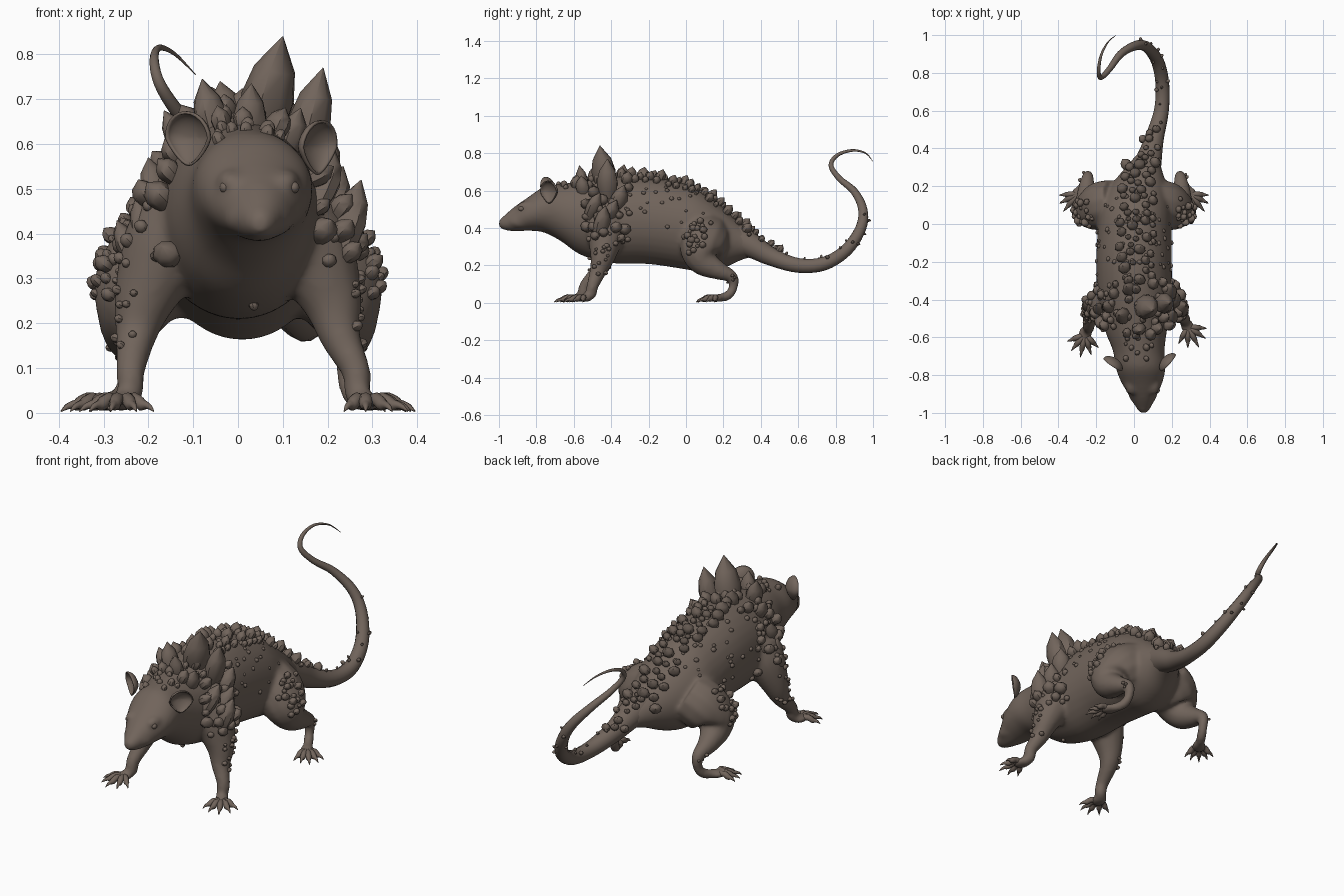
import bpy, bmesh, random
from math import sin, cos, pi, radians
from mathutils import Vector, Matrix

random.seed(11)
cube = bpy.data.objects.get("Cube")
if cube:
    bpy.data.objects.remove(cube, do_unlink=True)

hide = bpy.data.materials.new("dull brown hide")
hide.use_nodes = True
colour = (0.165, 0.128, 0.105, 1)
hide.diffuse_color = colour
hide.node_tree.nodes["Principled BSDF"].inputs["Base Color"].default_value = colour


def finish(bm, name, angle=60):
    """Turn a bmesh into a smooth shaded object."""
    bmesh.ops.recalc_face_normals(bm, faces=bm.faces)
    mesh = bpy.data.meshes.new(name)
    bm.to_mesh(mesh)
    bm.free()
    mesh.materials.append(hide)
    obj = bpy.data.objects.new(name, mesh)
    bpy.context.collection.objects.link(obj)
    select(obj)
    bpy.ops.object.shade_smooth_by_angle(angle=radians(angle))
    return obj


def select(obj):
    bpy.ops.object.select_all(action='DESELECT')
    bpy.context.view_layer.objects.active = obj
    obj.select_set(True)


def spline(rows, steps):
    """Catmull-Rom interpolation through rows of any width."""
    rows = [Vector(r) for r in rows]
    pts = [rows[0]] + rows + [rows[-1]]
    out = []
    for a, b, c, d in zip(pts, pts[1:], pts[2:], pts[3:]):
        for k in range(steps):
            t = k / steps
            out.append(b + (c - a) * t / 2 + (a * 2 - b * 5 + c * 4 - d) * t * t / 2
                       + (b * 3 - a - c * 3 + d) * t ** 3 / 2)
    return out + [rows[-1]]


def loft(bm, rings):
    """Skin a list of point rings and close both ends."""
    loops = [[bm.verts.new(p) for p in ring] for ring in rings]
    n = len(loops[0])
    for lo, hi in zip(loops, loops[1:]):
        for i in range(n):
            bm.faces.new((lo[i], lo[(i + 1) % n], hi[(i + 1) % n], hi[i]))
    bm.faces.new(loops[0][::-1])
    bm.faces.new(loops[-1])


def tube(bm, rows, steps=4, sides=12):
    """Round limb through rows of x, y, z, radius."""
    path = spline(rows, steps)
    rings, side = [], None
    for i, p in enumerate(path):
        run = (path[min(i + 1, len(path) - 1)] - path[max(i - 1, 0)]).to_3d().normalized()
        side = run.orthogonal() if side is None else side - run * side.dot(run)
        side.normalize()
        up = run.cross(side)
        rings.append([p.to_3d() + (side * cos(2 * pi * k / sides) + up * sin(2 * pi * k / sides))
                      * max(p[3], 0.001) for k in range(sides)])
    loft(bm, rings)


def ball(bm, centre, size, turn=Matrix()):
    bmesh.ops.create_uvsphere(bm, u_segments=20, v_segments=12, radius=1,
                              matrix=Matrix.Translation(centre) @ turn @ Matrix.Diagonal((*size, 1)))


# Torso and head: y, centre x, top, bottom, half width
sections = [(-1, .05, .442, .405, .02), (-.975, .05, .465, .39, .038), (-.92, .048, .512, .382, .066),
            (-.84, .042, .568, .385, .109), (-.76, .035, .62, .376, .132), (-.67, .025, .635, .33, .137),
            (-.56, .01, .65, .255, .165), (-.4, .005, .672, .212, .196), (-.2, 0, .675, .207, .2),
            (0, .005, .635, .178, .195), (.1, .01, .59, .162, .185), (.2, .025, .51, .185, .15),
            (.3, .05, .42, .23, .095), (.38, .08, .355, .25, .055)]
bm = bmesh.new()
loft(bm, [[(x + w * cos(a), y, (top + low) / 2 + (top - low) / 2 * sin(a))
           for a in [2 * pi * k / 32 for k in range(32)]]
          for y, x, top, low, w in spline(sections, 5)])
ball(bm, (.05, -.985, .43), (.019, .016, .016))
for s in (-1, 1):
    ball(bm, (.047 + s * .035, -.88, .435), (.045, .075, .04))
    ball(bm, (.045 + s * .06, -.845, .515), (.034, .06, .03))

# Legs: front and back on both sides, then feet
feet = []
for s in (-1, 1):
    wx, wy = (.265, -.51) if s > 0 else (.24, -.55)
    tube(bm, [(s * .12, -.43, .45, .1), (s * .165, -.43, .36, .1), (s * .21, -.445, .25, .07),
              (s * .228, -.47, .17, .047), (s * wx, wy + .01, .09, .033),
              (s * wx, wy, .045, .031), (s * (wx + .02), wy - .035, .027, .022)])
    feet.append((Vector((s * (wx + .02), wy - .035, .024)), s, -pi / 2 + s * (.5 if s > 0 else .2), .5))
    tube(bm, [(s * .1, .12, .37, .12), (s * .165, .1, .33, .13), (s * .22, .08, .27, .112),
              (s * .24, .1, .215, .078), (s * .25, .18, .17, .05), (s * .245, .25, .135, .032),
              (s * .245, .25, .075, .025), (s * .26, .22, .036, .026), (s * .295, .16, .025, .022)])
    feet.append((Vector((s * .295, .16, .024)), s, -pi / 2 + s * .7, .4))
for palm, s, heading, fan in feet:
    ball(bm, palm, (.05, .038, .021), Matrix.Rotation(heading, 4, 'Z'))
body = finish(bm, "body")
for kind, settings in (('REMESH', dict(mode='VOXEL', voxel_size=.009, use_smooth_shade=True)),
                       ('SMOOTH', dict(factor=.5, iterations=18))):
    mod = body.modifiers.new(kind.title(), kind)
    for key, value in settings.items():
        setattr(mod, key, value)
select(body)
bpy.ops.object.convert(target='MESH')
body.data.materials.clear()
body.data.materials.append(hide)
bpy.ops.object.shade_smooth_by_angle(angle=radians(60))

# Toes with curved claws
bm = bmesh.new()
for palm, s, heading, fan in feet:
    for i in range(-2, 3):
        a = heading + i * fan
        out = Vector((cos(a), sin(a), 0))
        size = 1.1 - .1 * abs(i)
        rows = [(.01, .024, .015), (.045, .031, .015), (.07, .018, .014),
                (.083, .018, .009), (.098, .013, .006), (.112, .003, .001)]
        tube(bm, [(*(palm + out * d * size).xy, z, r) for d, z, r in rows], 2, 8)
finish(bm, "toes")

# Tail
tail_path = [(.06, .27, .345, .085), (.085, .36, .3, .066), (.11, .46, .245, .05), (.145, .6, .2, .04),
             (.15, .74, .21, .037), (.125, .86, .285, .034), (.07, .935, .4, .029), (.01, .945, .5, .025),
             (-.07, .9, .595, .02), (-.13, .82, .665, .016), (-.175, .775, .735, .013),
             (-.187, .81, .79, .01), (-.175, .89, .815, .007), (-.14, .96, .8, .004), (-.095, 1, .755, .001)]
bm = bmesh.new()
tube(bm, tail_path, 5)
tail = finish(bm, "tail")

# Cupped ears, narrowing to the base
for name, place, spin in (("right_ear", (-.113, -.745, .612), -.6), ("left_ear", (.182, -.735, .592), .85)):
    bm = bmesh.new()
    bmesh.ops.create_uvsphere(bm, u_segments=24, v_segments=16, radius=1)
    bmesh.ops.delete(bm, geom=[v for v in bm.verts if v.co.z < -.05], context='VERTS')
    bm.transform(Matrix.Rotation(spin, 4, 'Z') @ Matrix.Rotation(-pi / 2 + .15, 4, 'X')
                 @ Matrix.Diagonal((.06, .062, .038, 1)))
    for v in bm.verts:
        pinch = 1 - .4 * max(0, -v.co.z / .062)
        v.co.x, v.co.y = v.co.x * pinch, v.co.y * pinch
    bm.transform(Matrix.Translation(place))
    ear = finish(bm, name)
    rim = ear.modifiers.new("Thickness", 'SOLIDIFY')
    rim.thickness = .006

# Eyes
bm = bmesh.new()
for s in (-1, 1):
    ball(bm, (.048 + s * .077, -.88, .503), (.012, .015, .013))
finish(bm, "eyes")

# Growths: a profile of (radius, height) turned around an axis
shard = [(.7, -.25), (.92, .08), (1, .35), (.78, .65), (.02, 1)]
pebble = [(.8, -.5), (1, 0), (.9, .45), (.6, .8), (.1, 1)]


def stud(bm, base, axis, r, h, profile, sides):
    turn = axis.to_track_quat('Z', 'Y').to_matrix()
    twist = random.random() * pi
    loft(bm, [[base + turn @ Vector((q * r * cos(twist + 2 * pi * k / sides),
                                     q * r * .85 * sin(twist + 2 * pi * k / sides), z * h))
               for k in range(sides)] for q, z in profile])


def scatter(bm, target, count, low, high, ray, sizes, tall, profile, lean=(0, .25, .25)):
    """Drop growths along a ray on to the skin inside a box, keeping them apart."""
    placed = []
    for _ in range(count * 8):
        start = Vector([random.uniform(a, b) for a, b in zip(low, high)])
        hit, spot, normal, _i = target.ray_cast(start, Vector(ray))
        r = random.uniform(*sizes)
        if hit and all((spot - p).length > (r + q) * .85 for p, q in placed):
            placed.append((spot, r))
            stud(bm, spot, (normal + Vector(lean)).normalized(), r, r * tall, profile, 8)
        if len(placed) == count:
            break


bpy.context.view_layer.update()
down = (0, 0, -1)

# Large shards over the shoulders: base, tip, radius
giants = [((.05, -.43, .63), (.1, -.46, .84), .068), ((.145, -.42, .59), (.19, -.42, .77), .056),
          ((.025, -.55, .62), (.03, -.57, .735), .038), ((-.05, -.49, .62), (-.08, -.48, .745), .045),
          ((-.02, -.35, .65), (-.04, -.33, .74), .038), ((.11, -.55, .59), (.14, -.56, .68), .038),
          ((-.12, -.44, .59), (-.165, -.43, .675), .035), ((.23, -.46, .38), (.275, -.43, .52), .048),
          ((.175, -.51, .48), (.215, -.46, .59), .045), ((.17, -.37, .52), (.205, -.33, .63), .05),
          ((.19, -.42, .45), (.235, -.37, .55), .045), ((-.205, -.46, .38), (-.225, -.45, .49), .033),
          ((-.18, -.46, .48), (-.2, -.43, .57), .033), ((-.235, -.44, .35), (-.27, -.42, .43), .03)]
bm = bmesh.new()
for base, tip, r in giants:
    axis = Vector(tip) - Vector(base)
    stud(bm, Vector(base), axis.normalized(), r, axis.length, shard, 9)
finish(bm, "large_shards", 40)

# Ridge of shards and pebbles along the back
bm = bmesh.new()
scatter(bm, body, 28, (-.12, -.6, 1), (.17, -.3, 1), down, (.018, .034), 1.8, shard)
scatter(bm, body, 34, (-.08, -.3, 1), (.1, .02, 1), down, (.016, .036), 1.7, shard)
scatter(bm, body, 28, (-.06, .02, 1), (.11, .32, 1), down, (.014, .034), 1.7, shard)
scatter(bm, body, 9, (-.05, -.72, 1), (.1, -.6, 1), down, (.01, .022), 1.2, pebble)
scatter(bm, body, 34, (-.16, -.35, 1), (.16, .2, 1), down, (.008, .016), .9, pebble)
finish(bm, "back_growths", 40)

# Clusters on shoulders, flanks, arms and thighs
bm = bmesh.new()
for s in (-1, 1):
    ray = (-s, 0, 0)
    up = (0, .1, .7)
    scatter(bm, body, 13 + 3 * s, (s, -.54, .34), (s, -.33, .58), ray, (.022, .038), 1.5, shard, up)
    scatter(bm, body, 22, (s, -.53, .3), (s, -.3, .6), ray, (.01, .02), 1, pebble, up)
    scatter(bm, body, 12, (s, -.52, .15), (s, -.41, .3), ray, (.009, .015), 1.1, pebble)
    scatter(bm, body, 16, (s, -.34, .4), (s, .15, .62), ray, (.008, .014), .8, pebble)
    scatter(bm, body, 7, (s * .3, 0, 1), (s * .23, .15, 1), down, (.014, .024), 1.5, shard)
    scatter(bm, body, 13, (s, -.01, .25), (s, .1, .42), ray, (.01, .02), 1.1, pebble, up)
    scatter(bm, body, 3, (s, .22, .1), (s, .28, .16), ray, (.008, .012), 1.5, shard)
finish(bm, "side_growths", 40)

# Small thorns on the tail
bm = bmesh.new()
scatter(bm, tail, 13, (.03, .32, 1), (.13, .5, 1), down, (.013, .026), 1.6, shard)
scatter(bm, tail, 9, (.1, .5, .4), (.18, .88, .4), down, (.006, .012), 1.8, shard)
scatter(bm, tail, 7, (0, 2, .28), (.15, 2, .52), (0, -1, 0), (.006, .01), 2, shard)
finish(bm, "tail_thorns", 40)
